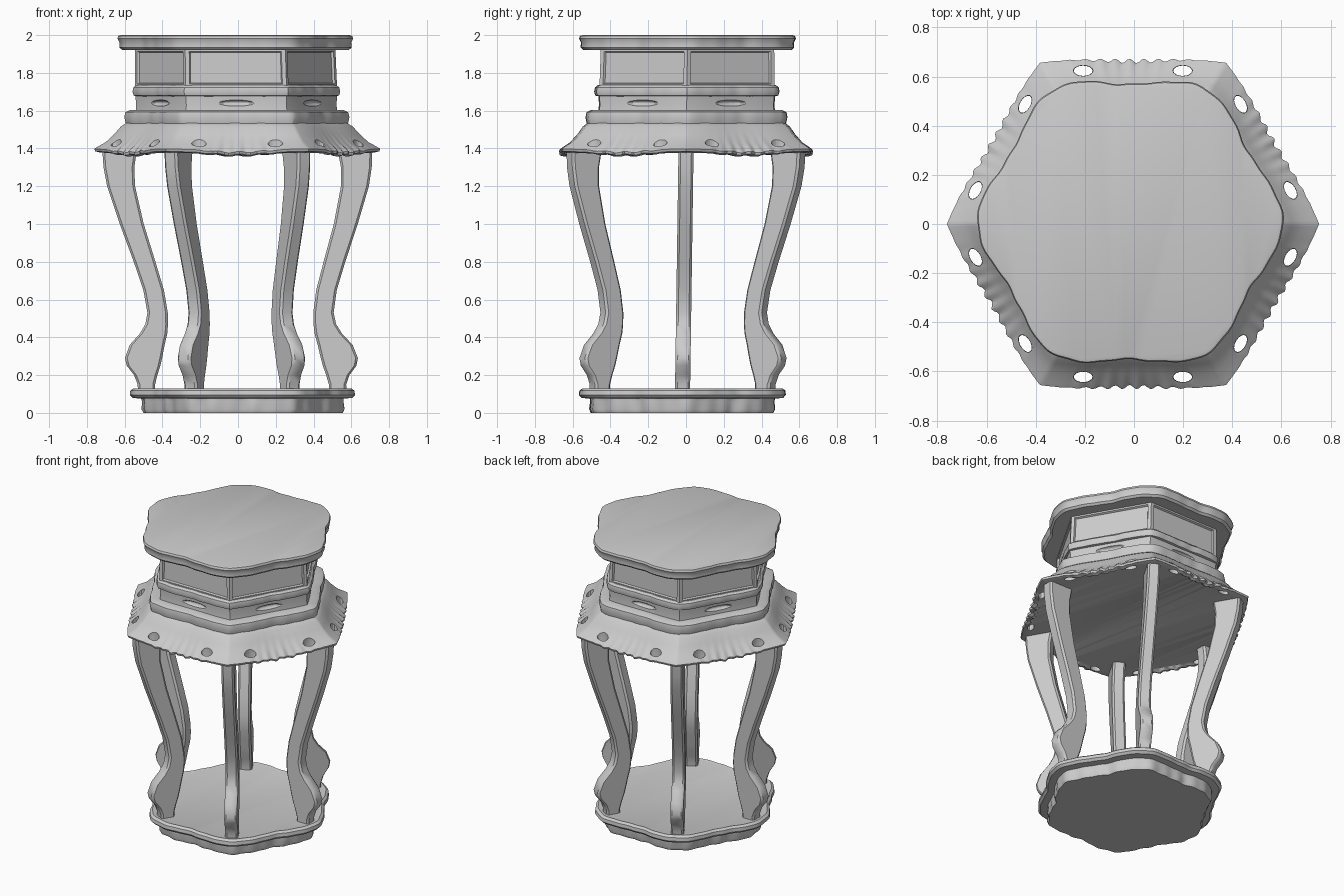
import bpy, bmesh
from math import sin, cos, pi, radians
from mathutils import Matrix, Vector

if "Cube" in bpy.data.objects:
    bpy.data.objects.remove(bpy.data.objects["Cube"])


def plan(t, soft):
    """Hexagon radius at angle t (corner = 1), blended towards a wavy rounded hexagon."""
    hexa = cos(pi / 6) / cos((t % (pi / 3)) - pi / 6)
    wave = 1 - 0.05 * (1 - cos(6 * t))
    return hexa * (1 - soft) + wave * soft


def lean(co):
    """The stand leans very slightly from base to top."""
    return Vector((co[0] + 0.024 - 0.02 * co[2], co[1] - 0.02 + 0.0145 * co[2], co[2]))


def finish(name, bm, angle=35):
    bmesh.ops.recalc_face_normals(bm, faces=bm.faces)
    for v in bm.verts:
        v.co = lean(v.co)
    me = bpy.data.meshes.new(name)
    bm.to_mesh(me)
    bm.free()
    for p in me.polygons:
        p.use_smooth = True
    me.set_sharp_from_angle(angle=radians(angle))
    ob = bpy.data.objects.new(name, me)
    bpy.context.collection.objects.link(ob)
    return ob


def loft(rings):
    """Skin a list of closed rings and cap both ends."""
    bm = bmesh.new()
    vs = [[bm.verts.new(c) for c in r] for r in rings]
    n = len(rings[0])
    for a, b in zip(vs, vs[1:]):
        for i in range(n):
            j = (i + 1) % n
            bm.faces.new((a[i], a[j], b[j], b[i]))
    bm.faces.new(vs[0])
    bm.faces.new(vs[-1])
    return bm


def hex_stack(profile, n=180, wobble=0.0, scallop=0.0):
    """Profile rows: corner radius, height, softness, edge detail weight."""
    rings = []
    for R, z, soft, k in profile:
        ring = []
        for i in range(n):
            t = 2 * pi * i / n
            mid = (1 - cos(6 * t)) / 2
            r = R * plan(t, soft)
            r += k * (wobble * (sin(17 * t + 1) + sin(29 * t)) + scallop * mid * sin(72 * t))
            dz = k * scallop * (2.0 * (1 - mid) + 0.5 * mid * sin(36 * t + 1))
            ring.append((r * cos(t), r * sin(t), z + dz))
        rings.append(ring)
    return loft(rings)


def cut(ob, spots, size):
    """Cut ellipsoid-shaped holes; spots are (radius, angle, facing, height)."""
    bm = bmesh.new()
    for r, a, facing, z in spots:
        m = (Matrix.Translation(lean((r * cos(a), r * sin(a), z)))
             @ Matrix.Rotation(facing, 4, 'Z') @ Matrix.Diagonal((*size, 1)))
        bmesh.ops.create_uvsphere(bm, u_segments=16, v_segments=10, radius=1, matrix=m)
    me = bpy.data.meshes.new("cutter")
    bm.to_mesh(me)
    bm.free()
    cutter = bpy.data.objects.new("cutter", me)
    cutter.hide_render = True
    bpy.context.collection.objects.link(cutter)
    mod = ob.modifiers.new("cut", 'BOOLEAN')
    mod.object = cutter
    mod.solver = 'EXACT'
    bpy.context.view_layer.objects.active = ob
    bpy.ops.object.modifier_apply(modifier=mod.name)
    bpy.data.objects.remove(cutter)


# Base: small plinth and projecting rim
finish("base_plinth", hex_stack([
    (0.525, 0.0, 0.9, 1), (0.535, 0.02, 0.9, 1), (0.53, 0.06, 0.9, 1),
    (0.54, 0.09, 0.9, 0)], wobble=0.004))
finish("base_rim", hex_stack([
    (0.54, 0.075, 1, 0), (0.58, 0.08, 1, 1), (0.595, 0.095, 1, 1),
    (0.592, 0.118, 1, 1), (0.575, 0.13, 1, 1), (0.555, 0.125, 1, 0)], wobble=0.002))

# Six curved legs: height, inner radius, outer radius
LEG = [(1.40, .53, .715), (1.30, .547, .71), (1.2, .545, .693), (1.0, .503, .63),
       (0.8, .445, .56), (0.65, .403, .512), (0.53, .385, .493), (0.47, .385, .505),
       (0.42, .39, .535), (0.36, .405, .59), (0.29, .42, .617), (0.25, .43, .608),
       (0.20, .447, .57), (0.15, .46, .552), (0.11, .46, .552)]
for k in range(6):
    rot = Matrix.Rotation(k * pi / 3, 3, 'Z')
    w, c = 0.04, 0.012
    rings = []
    for z, a, b in LEG:
        section = [(a, -w + c), (a + c, -w), (b - c, -w), (b, -w + c),
                   (b, w - c), (b - c, w), (a + c, w), (a, w - c)]
        rings.append([rot @ Vector((x, y, z)) for x, y in section])
    finish("leg_%d" % (k + 1), loft(rings), 40)

# Flared apron with scalloped rim and pierced holes beside each corner
apron = finish("apron", hex_stack([
    (0.70, 1.376, 0.3, 0), (0.725, 1.36, 0.3, 1), (0.752, 1.367, 0.3, 1),
    (0.757, 1.38, 0.3, 1), (0.74, 1.398, 0.3, 0.6), (0.695, 1.43, 0.35, 0.2),
    (0.65, 1.475, 0.4, 0), (0.615, 1.515, 0.5, 0), (0.585, 1.535, 0.55, 0),
    (0.56, 1.54, 0.55, 0)], n=360, scallop=0.009))
holes = []
for k in range(6):
    for s in (-1, 1):
        corner = k * pi / 3
        holes.append((0.655, corner + s * radians(12), corner + s * pi / 6, 1.42))
cut(apron, holes, (0.022, 0.04, 0.15))

# Ledge above the apron
finish("ledge", hex_stack([
    (0.56, 1.525, 0.55, 0), (0.588, 1.532, 0.55, 1), (0.596, 1.565, 0.55, 1),
    (0.59, 1.592, 0.55, 1), (0.565, 1.603, 0.55, 1), (0.50, 1.603, 0.5, 0)], wobble=0.0015))

# Band with a shallow slot on each side
band = finish("band", hex_stack([
    (0.535, 1.59, 0.2, 0), (0.53, 1.63, 0.2, 0), (0.535, 1.69, 0.2, 0)]))
cut(band, [(0.475, pi / 6 + k * pi / 3, pi / 6 + k * pi / 3, 1.64) for k in range(6)],
    (0.03, 0.10, 0.018))

# Rounded moulding under the neck
finish("neck_moulding", hex_stack([
    (0.52, 1.675, 0.45, 0), (0.543, 1.68, 0.45, 1), (0.55, 1.70, 0.45, 1),
    (0.545, 1.723, 0.45, 1), (0.53, 1.735, 0.4, 1), (0.49, 1.735, 0.3, 0)], wobble=0.0015))

# Six-sided neck with recessed panels
neck = hex_stack([(0.535, 1.72, 0, 0), (0.53, 1.935, 0, 0)], n=6)
neck.normal_update()
bmesh.ops.recalc_face_normals(neck, faces=neck.faces)
sides = [f for f in neck.faces if len(f.verts) == 4]
bmesh.ops.inset_individual(neck, faces=sides, thickness=0.03, depth=0)
bmesh.ops.inset_individual(neck, faces=sides, thickness=0.008, depth=-0.012)
finish("neck", neck, 20)

# Top slab with wavy outline
finish("top_slab", hex_stack([
    (0.55, 1.925, 1, 0), (0.60, 1.922, 1, 1), (0.614, 1.935, 1, 1), (0.612, 1.96, 1, 1),
    (0.623, 1.982, 1, 1), (0.618, 1.996, 1, 1), (0.605, 2.0, 1, 0)], wobble=0.002))
